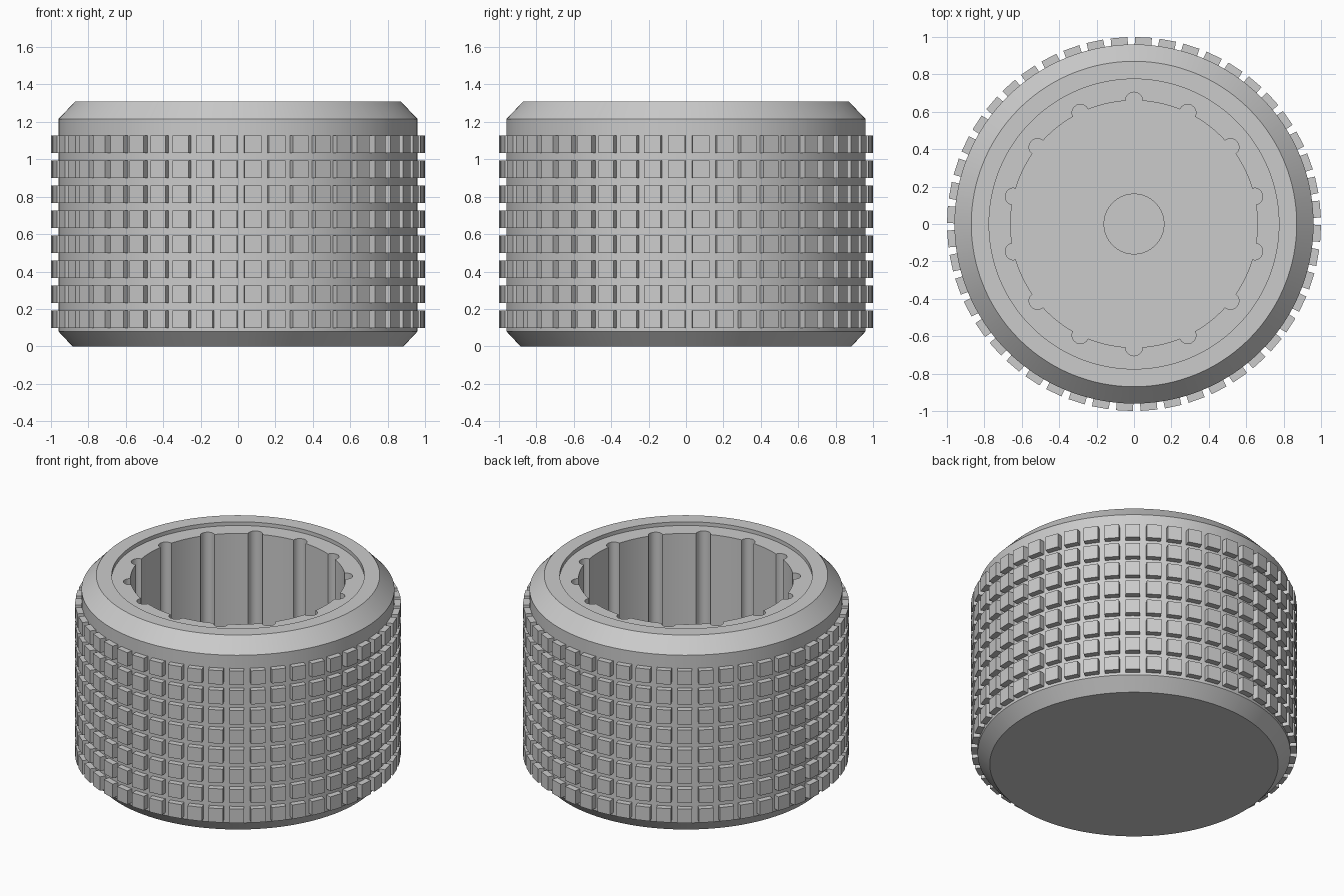
import bpy
import bmesh
from math import sin, cos, pi, sqrt, radians
from mathutils import Matrix

cube = bpy.data.objects.get("Cube")
if cube:
    bpy.data.objects.remove(cube)

grey = bpy.data.materials.new("plain grey")
grey.use_nodes = True
COLOUR = (0.6, 0.6, 0.6, 1)
grey.diffuse_color = COLOUR
grey.node_tree.nodes["Principled BSDF"].inputs["Base Color"].default_value = COLOUR


def finish(bm, name):
    bmesh.ops.recalc_face_normals(bm, faces=bm.faces)
    mesh = bpy.data.meshes.new(name)
    bm.to_mesh(mesh)
    bm.free()
    mesh.materials.append(grey)
    obj = bpy.data.objects.new(name, mesh)
    bpy.context.collection.objects.link(obj)
    return obj


# Angles around the axis, finer where the bore has a rounded flute
FLUTES, BORE, FLUTE_R = 14, 0.66, 0.045
pitch = 2 * pi / FLUTES
half = FLUTE_R / BORE
samples = []  # (angle, bore radius)
for i in range(FLUTES):
    middle = pi / 2 + i * pitch
    for k in range(-4, 5):
        off = half * sin(k * pi / 8)
        depth = sqrt(max(0, FLUTE_R ** 2 - (BORE * off) ** 2))
        samples.append((middle + off, BORE + depth))
    for k in range(1, 8):
        samples.append((middle + half + (pitch - 2 * half) * k / 8, BORE))

# Body: chamfered drum, recessed lip, fluted bore and shaft socket
FLUTED = None
profile = [(0.885, 0), (0.96, 0.08), (0.96, 1.215), (0.87, 1.31),
           (0.775, 1.31), (0.775, 1.285), (FLUTED, 1.285),
           (FLUTED, 0.25), (0.16, 0.25), (0.16, 0.13)]
bm = bmesh.new()
rings = []
for radius, z in profile:
    rings.append([bm.verts.new(((radius or r) * cos(a), (radius or r) * sin(a), z))
                  for a, r in samples])
for low, high in zip(rings, rings[1:]):
    for i in range(len(low)):
        bm.faces.new((low[i - 1], low[i], high[i], high[i - 1]))
bm.faces.new(rings[0])
bm.faces.new(rings[-1])
body = finish(bm, "knob_body")
bpy.context.view_layer.objects.active = body
body.select_set(True)
bpy.ops.object.shade_smooth_by_angle(angle=radians(30))

# Grip studs: rows of small square blocks around the drum
COLUMNS, ROWS = 48, 8
bm = bmesh.new()
for row in range(ROWS):
    z = 0.145 + row * 0.1335
    for col in range(COLUMNS):
        turn = Matrix.Rotation(radians(4.6) + col * 2 * pi / COLUMNS, 4, "Z")
        place = Matrix.Translation((0.969, 0, z))
        size = Matrix.Diagonal((0.06, 0.09, 0.094, 1))
        bmesh.ops.create_cube(bm, size=1, matrix=turn @ place @ size)
finish(bm, "grip_studs")
